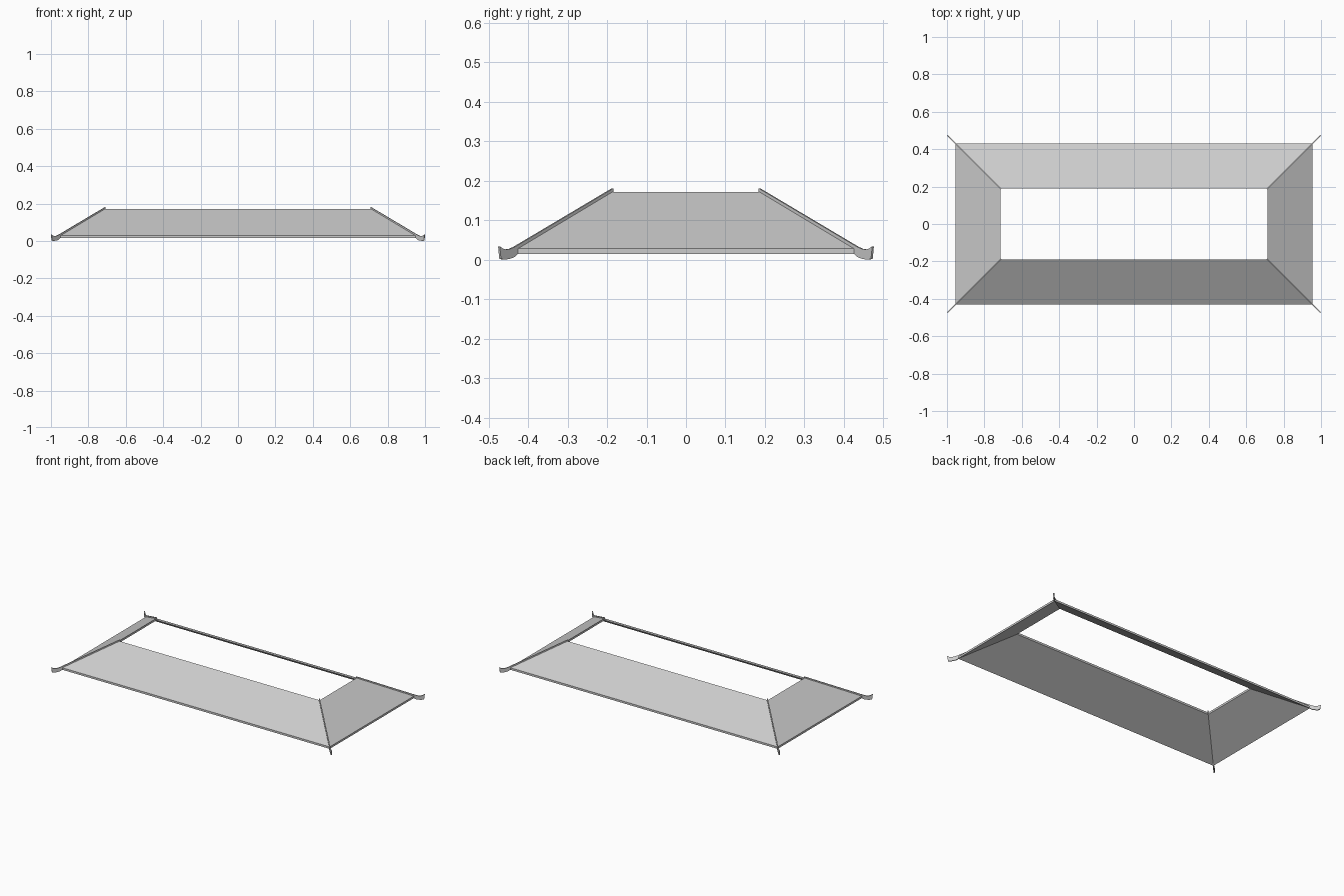
import bpy

if "Cube" in bpy.data.objects:
    bpy.data.objects.remove(bpy.data.objects["Cube"])

def make(name, verts, faces):
    me = bpy.data.meshes.new(name)
    me.from_pydata(verts, [], faces)
    me.update()
    ob = bpy.data.objects.new(name, me)
    bpy.context.collection.objects.link(ob)
    return ob

# Sloping roof skirt: a four-point section swept round the rectangle.
# Each section point is (y offset, z); x offset is always y + LONG.
LONG = 0.524
section = [(0.19, 0.172), (0.43, 0.028), (0.43, 0.015), (0.19, 0.159)]
corners = [(1, 1), (-1, 1), (-1, -1), (1, -1)]
verts = [(sx * (y + LONG), sy * y, z) for sx, sy in corners for y, z in section]
faces = []
for c in range(4):
    d = (c + 1) % 4
    for k in range(4):
        m = (k + 1) % 4
        faces.append((c * 4 + k, d * 4 + k, d * 4 + m, c * 4 + m)[::-1])
make("roof_skirt", verts, faces)

# Hip ridges: thin upright plates on the diagonals with upturned tips
top = [(0.186, 0.181), (0.435, 0.033), (0.447, 0.0275), (0.457, 0.026),
       (0.466, 0.028), (0.474, 0.034)]
low = [(0.186, 0.165), (0.426, 0.017), (0.436, 0.007), (0.446, 0.003),
       (0.460, 0.0), (0.471, 0.002)]
HALF = 0.0022
profile = top + low[::-1]
n = len(profile)
for i, (sx, sy) in enumerate(corners):
    rv = [(sx * (y + LONG + t), sy * (y - t), z)
          for t in (HALF, -HALF) for y, z in profile]
    # side faces as strips of quads, then the rim
    rf = []
    for k in range(len(top) - 1):
        q = (k, k + 1, n - 2 - k, n - 1 - k)
        rf += [q, tuple(v + n for v in q[::-1])]
    rf += [((k + 1) % n, k, k + n, (k + 1) % n + n) for k in range(n)]
    if sx * sy > 0:
        rf = [f[::-1] for f in rf]
    make("hip_ridge_%d" % (i + 1), rv, rf)
